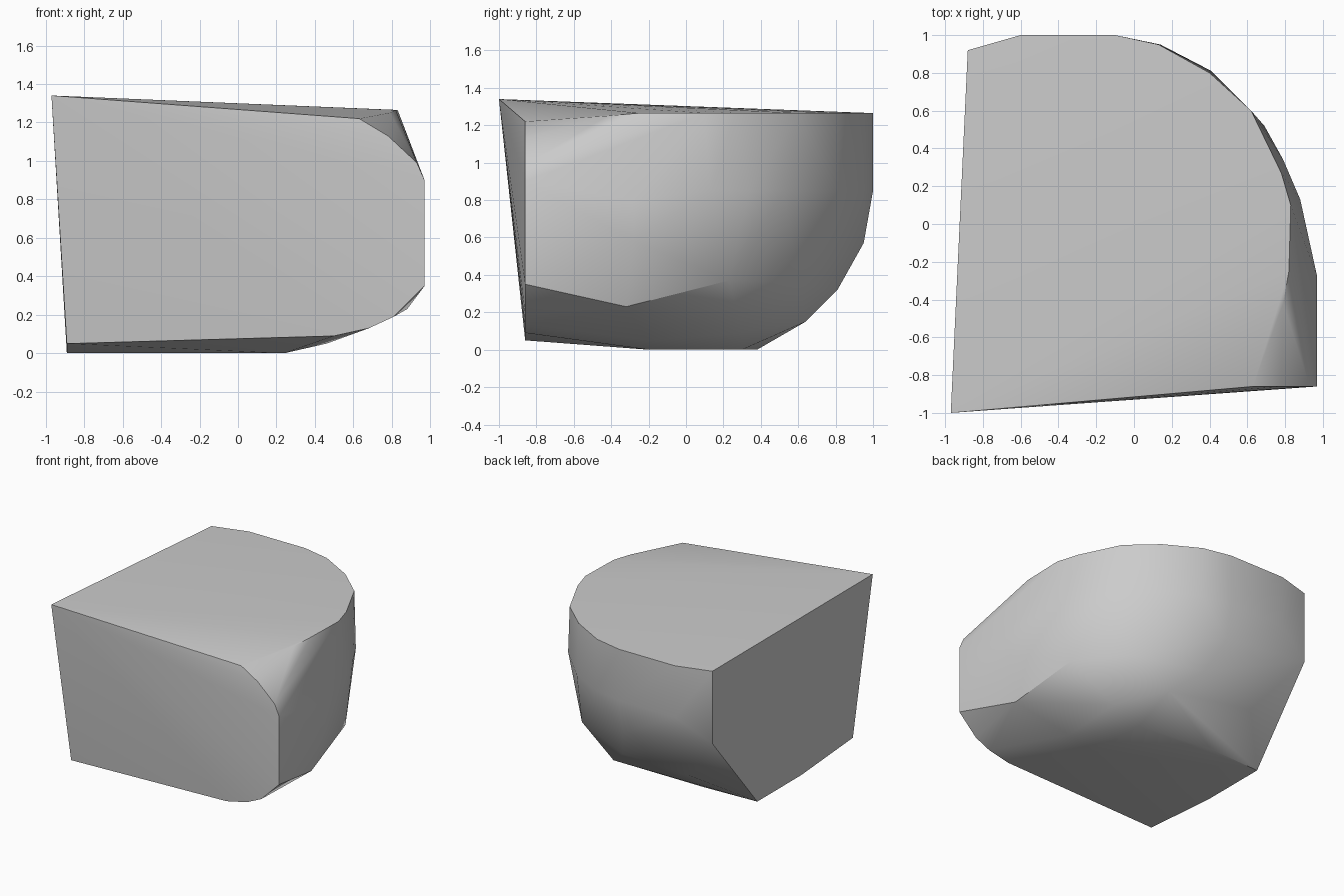
import bpy, bmesh, math

default_cube = bpy.data.objects.get("Cube")
if default_cube:
    bpy.data.objects.remove(default_cube, do_unlink=True)


def make_material(name, grey):
    material = bpy.data.materials.new(name)
    colour = (grey, grey, grey, 1)
    material.use_nodes = True
    material.diffuse_color = colour
    material.node_tree.nodes["Principled BSDF"].inputs["Base Color"].default_value = colour
    return material


def level(height, outline):
    """Lift a plan outline to one height."""
    return [(x, y, height) for x, y in outline]


def upright(depth, outline):
    """Stand a front outline at one depth."""
    return [(x, depth, z) for x, z in outline]


def convex_stone(name, points, material):
    """Wrap the outlines in one convex shell with softened facets."""
    bm = bmesh.new()
    for point in points:
        bm.verts.new(point)
    hull = bmesh.ops.convex_hull(bm, input=bm.verts)
    loose = {g for g in hull["geom_interior"] + hull["geom_unused"]
             if isinstance(g, bmesh.types.BMVert)}
    bmesh.ops.delete(bm, geom=list(loose), context="VERTS")
    bmesh.ops.dissolve_limit(bm, angle_limit=math.radians(1),
                             verts=bm.verts, edges=bm.edges)
    bmesh.ops.recalc_face_normals(bm, faces=bm.faces)
    mesh = bpy.data.meshes.new(name)
    bm.to_mesh(mesh)
    bm.free()
    mesh.materials.append(material)
    stone = bpy.data.objects.new(name, mesh)
    bpy.context.collection.objects.link(stone)
    bpy.context.view_layer.objects.active = stone
    stone.select_set(True)
    bpy.ops.object.shade_smooth_by_angle(angle=math.radians(30))
    return stone


# Flat top with a rounded back edge, and its raised pointed corner
peak = [(-.97, -1, 1.34)]
top_rim = level(1.265, [(-.88, .92), (-.6, 1), (-.1, 1), (.13, .95), (.4, .8),
                        (.62, .6), (.78, .27), (.83, .1), (.82, -.25)])
top_rim.append((.79, -.42, 1.25))

# Nearly flat front with clipped corners
front = upright(-.86, [(-.89, .05), (.5, .09), (.68, .13), (.81, .19), (.97, .35),
                       (.97, .9), (.93, .99), (.78, 1.13), (.63, 1.22)])

# Widest band around the curved side
belly = level(.85, [(-.6, 1), (-.1, 1), (.14, .95), (.41, .81), (.69, .52),
                    (.79, .34), (.88, .13)])
belly += [(-.88, .92, .68), (.97, -.28, .58), (.97, -.28, .8)]

# Curve under the back and side
underside = [(-.1, .95, .57), (0, .81, .32), (.2, .64, .15), (-.54, .7, .24),
             (.51, .6, .36), (.8, .23, .37), (.88, -.32, .23), (.46, -.2, .05),
             (.45, .3, .09)]

# Small flat base
base = level(0, [(-.89, -.2), (-.89, .36), (.24, -.2), (.2, .3), (-.43, .38)])

convex_stone("stone_block", peak + top_rim + front + belly + underside + base,
             make_material("stone grey", .6))
